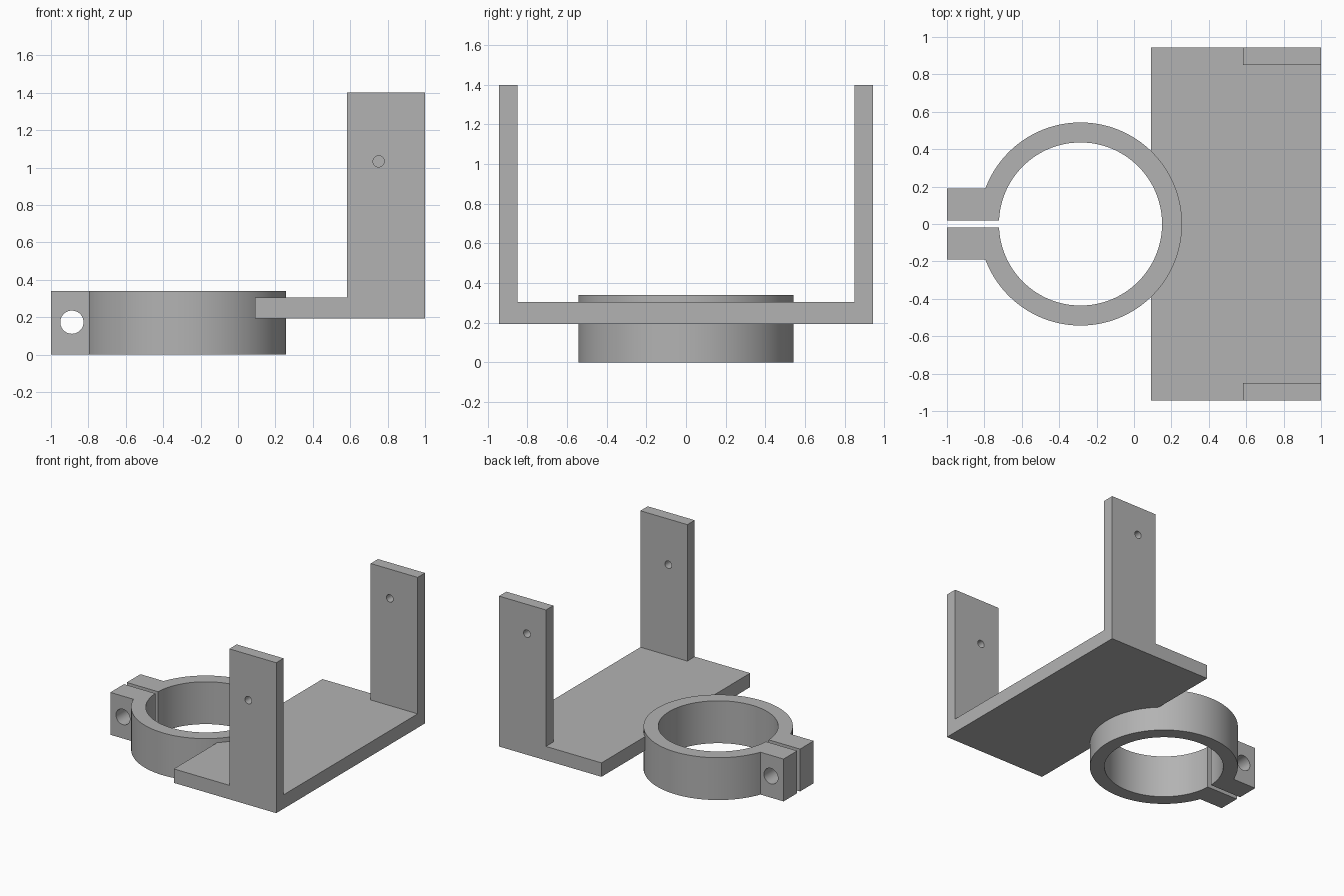
import bpy
import math

if "Cube" in bpy.data.objects:
    bpy.data.objects.remove(bpy.data.objects["Cube"], do_unlink=True)

# Single plain grey
GREY = (0.45, 0.45, 0.45, 1.0)
grey = bpy.data.materials.new("plain grey")
grey.use_nodes = True
grey.diffuse_color = GREY
grey.node_tree.nodes["Principled BSDF"].inputs["Base Color"].default_value = GREY


def box(name, x, y, z):
    """Box spanning three (low, high) ranges."""
    spans = (x, y, z)
    bpy.ops.mesh.primitive_cube_add(size=1, location=[sum(s) / 2 for s in spans])
    ob = bpy.context.object
    ob.name = name
    ob.scale = [s[1] - s[0] for s in spans]
    bpy.ops.object.transform_apply(location=True, rotation=False, scale=True)
    return ob


def cylinder(name, radius, depth, centre, along_y=False, sides=128):
    bpy.ops.mesh.primitive_cylinder_add(
        vertices=sides, radius=radius, depth=depth, location=centre,
        rotation=(math.pi / 2 if along_y else 0, 0, 0))
    ob = bpy.context.object
    ob.name = name
    bpy.ops.object.transform_apply(location=True, rotation=True, scale=True)
    return ob


def combine(target, other, operation):
    """Apply a boolean and discard the helper object."""
    other.hide_render = True
    mod = target.modifiers.new("boolean", "BOOLEAN")
    mod.operation = operation
    mod.solver = "EXACT"
    mod.object = other
    bpy.context.view_layer.objects.active = target
    bpy.ops.object.modifier_apply(modifier=mod.name)
    bpy.data.objects.remove(other, do_unlink=True)


def finish(ob):
    ob.data.materials.clear()
    ob.data.materials.append(grey)
    bpy.ops.object.select_all(action="DESELECT")
    ob.select_set(True)
    bpy.context.view_layer.objects.active = ob
    bpy.ops.object.shade_smooth_by_angle(angle=math.radians(30))


RING_X, RING_OUTER, RING_INNER, RING_TOP = -0.286, 0.543, 0.436, 0.34
PLATE_BOTTOM, PLATE_TOP = 0.193, 0.305
HALF_WIDTH = 0.943

# Split clamp ring with two bolt ears
ring = cylinder("clamp_ring", RING_OUTER, RING_TOP, (RING_X, 0, RING_TOP / 2))
combine(ring, box("ears", (-1, -0.65), (-0.191, 0.191), (0, RING_TOP)), "UNION")
combine(ring, cylinder("bore", RING_INNER, 2, (RING_X, 0, 0)), "DIFFERENCE")
combine(ring, box("slot", (-1.1, -0.6), (-0.018, 0.018), (-1, 1)), "DIFFERENCE")
combine(ring, cylinder("bolt_hole", 0.062, 1, (-0.888, 0, 0.173), True, 48), "DIFFERENCE")
finish(ring)

# Bracket: flat plate with an upright arm at each end
bracket = box("bracket", (0.09, 1), (-HALF_WIDTH, HALF_WIDTH), (PLATE_BOTTOM, PLATE_TOP))
for side, hole_z in ((-1, 1.033), (1, 1.165)):
    y = sorted((side * 0.85, side * HALF_WIDTH))
    combine(bracket, box("arm", (0.583, 1), y, (PLATE_BOTTOM, 1.4)), "UNION")
    pivot = cylinder("pivot_hole", 0.03, 0.4, (0.752, side * 0.9, hole_z), True, 32)
    combine(bracket, pivot, "DIFFERENCE")

# Plate edge is trimmed inside the ring wall so the bore stays open
combine(bracket, cylinder("trim", 0.49, 2, (RING_X, 0, 0)), "DIFFERENCE")
finish(bracket)
